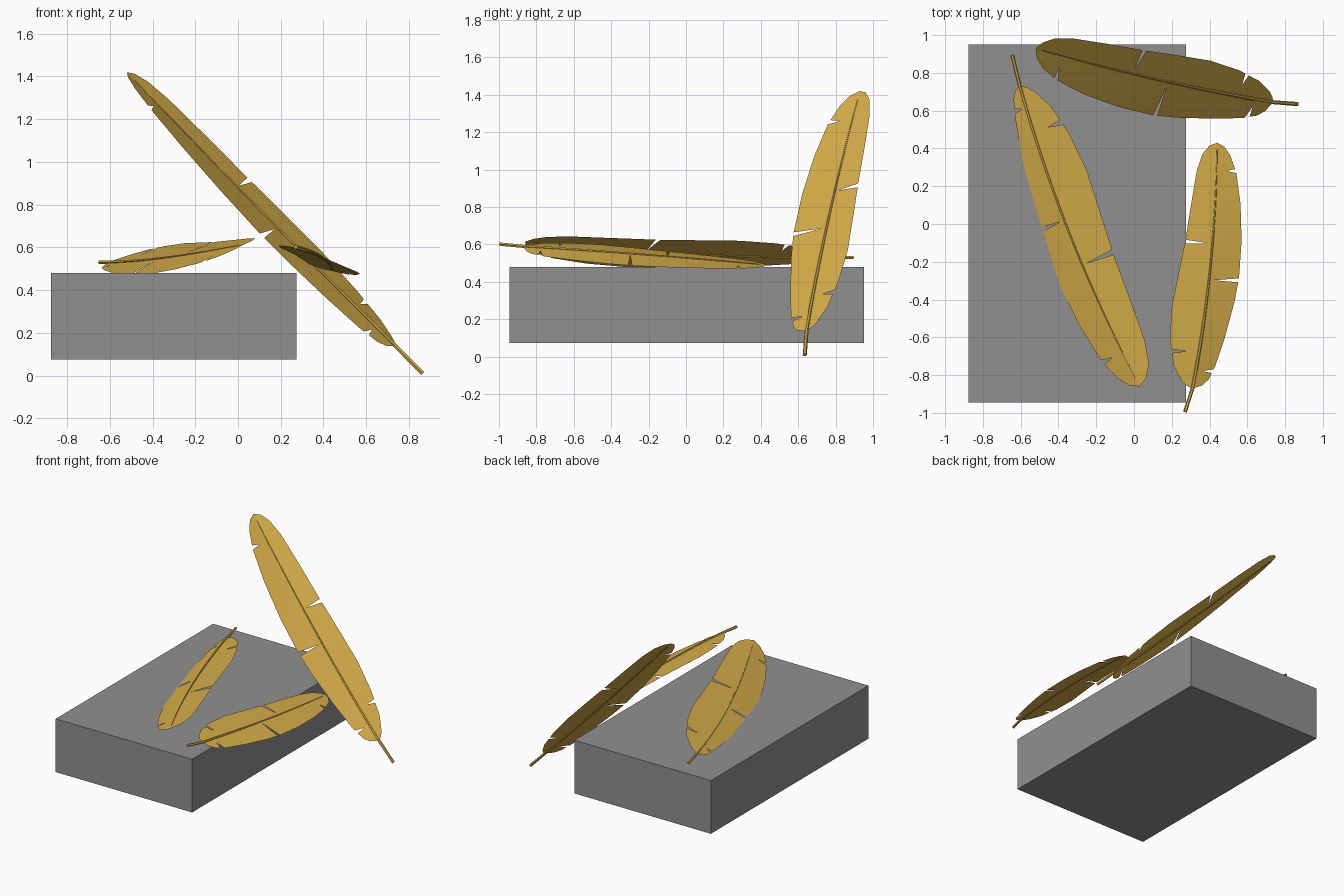
import bpy, bmesh, math
from mathutils import Vector

if "Cube" in bpy.data.objects:
    bpy.data.objects.remove(bpy.data.objects["Cube"])


def make_mat(name, col):
    m = bpy.data.materials.new(name)
    m.diffuse_color = (*col, 1)
    m.use_nodes = True
    m.node_tree.nodes["Principled BSDF"].inputs["Base Color"].default_value = m.diffuse_color
    return m


GREY = make_mat("stone grey", (0.28, 0.28, 0.28))
GOLD = make_mat("feather gold", (0.67, 0.42, 0.068))

# Half-width outline of each vane: (position along shaft, relative width)
LEFT = [(0, .03), (.012, .2), (.03, .36), (.09, .67), (.19, .9), (.32, 1), (.48, .9), (.6, .8),
        (.75, .7), (.88, .58), (.95, .42), (.985, .22), (1, 0)]
RIGHT = [(0, .03), (.012, .32), (.035, .5), (.09, .65), (.2, .8), (.35, .95), (.45, 1), (.6, .95),
         (.75, .82), (.88, .63), (.95, .42), (.985, .22), (1, 0)]
# Splits in the vane: (position along shaft, how far in the split starts)
LEFT_SPLITS = [(.15, .5), (.59, .15)]
RIGHT_SPLITS = [(.07, .4), (.44, .15), (.885, .5)]
GAP = .008
COLS = [0, .15, .4, .5, .75, 1]


def width(profile, t):
    for (a, wa), (b, wb) in zip(profile, profile[1:]):
        if t <= b:
            return wa + (wb - wa) * (t - a) / (b - a)
    return 0


def feather(name, end, base, bow, tip, left, right, radius):
    end, base, bow, tip = map(Vector, (end, base, bow, tip))

    def spine(t):
        return base.lerp(tip, t) + bow * (4 * t * (1 - t))

    # Vane: strips between splits, each split opening towards the edge
    bm = bmesh.new()
    for prof, splits, (v0, v1), flip in ((LEFT, LEFT_SPLITS, left, False),
                                         (RIGHT, RIGHT_SPLITS, right, True)):
        v0, v1 = Vector(v0), Vector(v1)
        stops = [(0, 1)] + splits + [(1, 1)]
        for (ta, ua), (tb, ub) in zip(stops, stops[1:]):
            ts = [ta] + [k for k, _ in prof if ta + .012 * (ta > 0) < k < tb - .012 * (tb < 1)] + [tb]
            rows = []
            for t in ts:
                row = []
                for u in COLS:
                    tt = t
                    if t == ta and ua < 1:
                        tt += GAP * max(0, (u - ua) / (1 - ua))
                    if t == tb and ub < 1:
                        tt -= GAP * max(0, (u - ub) / (1 - ub))
                    row.append(bm.verts.new(spine(tt) + v0.lerp(v1, tt) * (u * width(prof, tt))))
                rows.append(row)
            for ra, rb in zip(rows, rows[1:]):
                for i in range(len(COLS) - 1):
                    f = [ra[i], rb[i], rb[i + 1], ra[i + 1]]
                    bm.faces.new(f[::-1] if flip else f)
    bmesh.ops.remove_doubles(bm, verts=bm.verts, dist=.0004)
    for f in bm.faces:
        f.smooth = True
    me = bpy.data.meshes.new(name + "_vane")
    bm.to_mesh(me)
    bm.free()
    me.materials.append(GOLD)
    bpy.context.collection.objects.link(bpy.data.objects.new(name + "_vane", me))

    # Shaft: tapering tube from the bare quill to the tip
    pts = [end] + [spine(i / 14) for i in range(14)] + [spine(.97)]
    cu = bpy.data.curves.new(name + "_shaft", 'CURVE')
    cu.dimensions = '3D'
    cu.bevel_depth = radius
    cu.bevel_resolution = 1
    cu.use_fill_caps = True
    sp = cu.splines.new('POLY')
    sp.points.add(len(pts) - 1)
    for i, (p, q) in enumerate(zip(sp.points, pts)):
        p.co = (*q, 1)
        p.radius = 1 - .8 * i / (len(pts) - 1)
    cu.materials.append(GOLD)
    ob = bpy.data.objects.new(name + "_shaft", cu)
    bpy.context.collection.objects.link(ob)
    bpy.ops.object.select_all(action='DESELECT')
    ob.select_set(True)
    bpy.context.view_layer.objects.active = ob
    bpy.ops.object.convert(target='MESH')
    bpy.ops.object.shade_smooth_by_angle(angle=math.radians(50))


# Block the feathers lie on
bpy.ops.mesh.primitive_cube_add(size=1, location=(-.3, .003, .277))
block = bpy.context.object
block.name = "block"
block.scale = (1.15, 1.895, .405)
block.data.materials.append(GREY)

# Feather leaning upright against the block
feather("leaning_feather", (.865, .635, .01), (.735, .645, .14), (0, -.018, -.012), (-.52, .93, 1.42),
        ((.06, .135, .02), (.085, .165, .055)), ((-.08, -.155, -.05), (-.06, -.21, -.02)), .011)
# Feather lying along the top
feather("long_feather", (-.645, .895, .53), (-.605, .73, .53), (-.045, -.01, -.02), (.03, -.86, .615),
        ((.18, .057, .08), (.215, .105, .08)), ((-.095, -.03, -.05), (-.18, -.09, -.115)), .010)
# Feather overhanging the side
feather("short_feather", (.27, -.995, .602), (.31, -.87, .59), (.03, 0, .005), (.44, .43, .49),
        ((-.18, 0, .04), (-.18, .02, .03)), ((.15, 0, -.075), (.168, 0, -.05)), .010)
